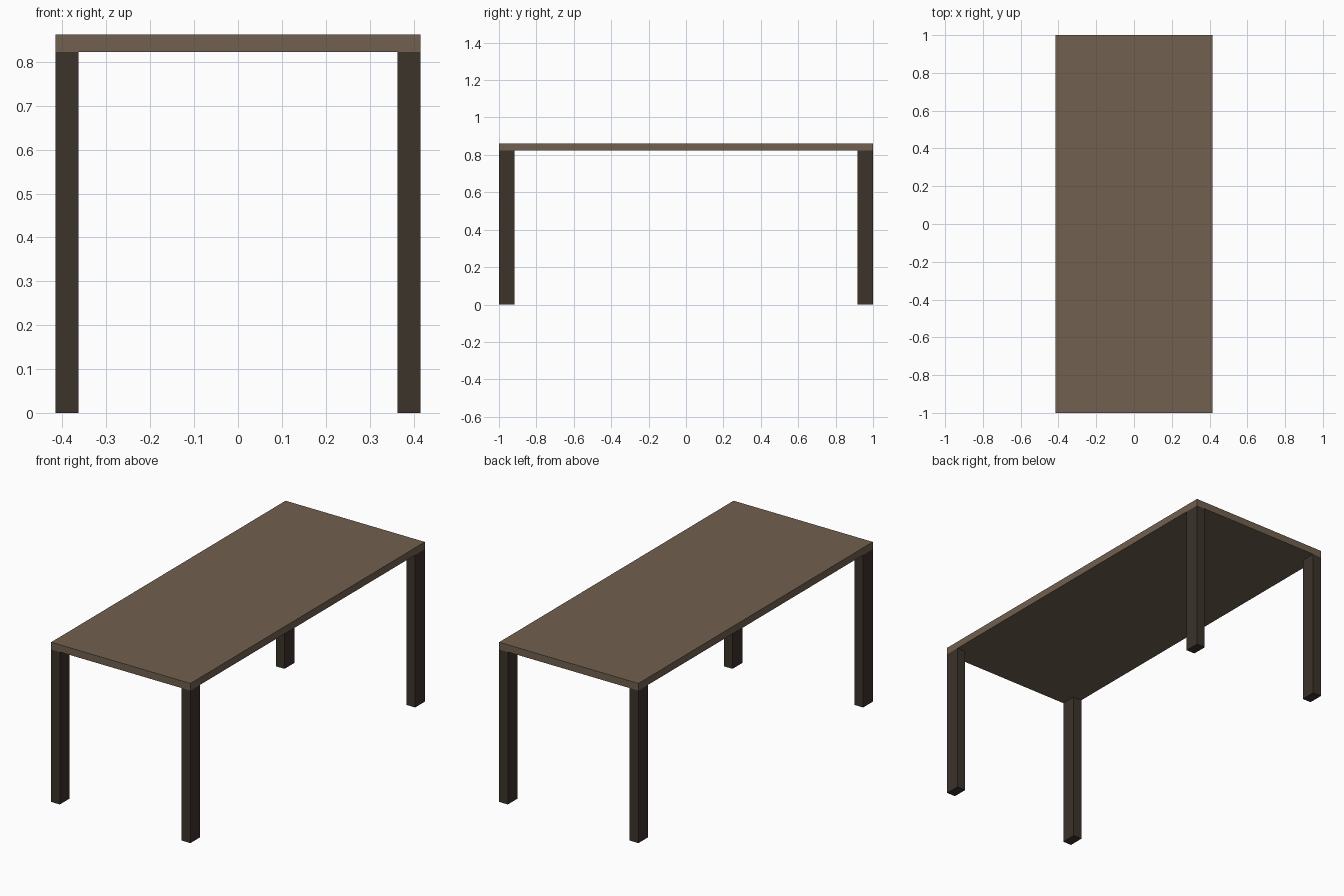
import bpy

if "Cube" in bpy.data.objects:
    bpy.data.objects.remove(bpy.data.objects["Cube"])

HALF_X, HALF_Y = 0.416, 1.0      # table half extents
LEG_X, LEG_Y = 0.052, 0.083      # leg cross-section
LEG_H, TOP_Z = 0.823, 0.862      # underside and upper face of the top


def material(name, rgb):
    mat = bpy.data.materials.new(name)
    mat.diffuse_color = (*rgb, 1.0)
    mat.use_nodes = True
    mat.node_tree.nodes["Principled BSDF"].inputs["Base Color"].default_value = mat.diffuse_color
    return mat


def box(name, center, size, mat):
    bpy.ops.mesh.primitive_cube_add(size=1, location=center)
    obj = bpy.context.object
    obj.name = name
    obj.scale = size
    bpy.ops.object.transform_apply(location=False, rotation=False, scale=True)
    obj.data.materials.append(mat)
    return obj


top_wood = material("brown_wood", (0.165, 0.118, 0.078))
leg_wood = material("dark_wood", (0.045, 0.033, 0.024))

# Table top slab
box("table_top", (0, 0, (LEG_H + TOP_Z) / 2),
    (2 * HALF_X, 2 * HALF_Y, TOP_Z - LEG_H), top_wood)

# Four legs flush with the corners
for side, sx in (("left", -1), ("right", 1)):
    for end, sy in (("front", -1), ("back", 1)):
        box(f"{end}_{side}_leg",
            (sx * (HALF_X - LEG_X / 2), sy * (HALF_Y - LEG_Y / 2), LEG_H / 2),
            (LEG_X, LEG_Y, LEG_H), leg_wood)
